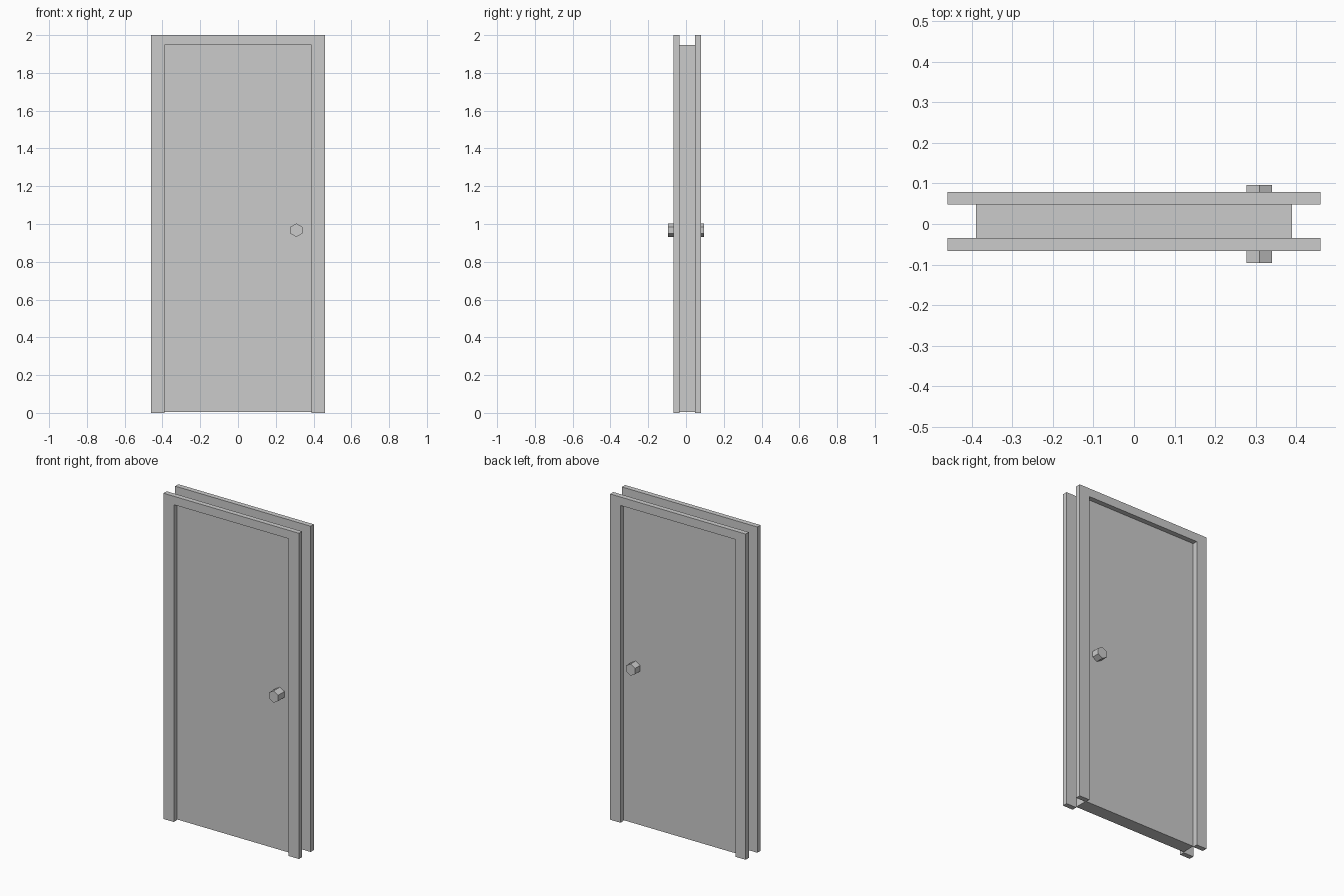
import bpy, bmesh, math
from mathutils import Matrix

if "Cube" in bpy.data.objects:
    bpy.data.objects.remove(bpy.data.objects["Cube"])


def finish(bm, name):
    bmesh.ops.recalc_face_normals(bm, faces=bm.faces[:])
    mesh = bpy.data.meshes.new(name)
    bm.to_mesh(mesh)
    bm.free()
    obj = bpy.data.objects.new(name, mesh)
    bpy.context.collection.objects.link(obj)
    return obj


def extrude_profile(name, profile, y0, y1):
    """Extrude a front-view (x, z) outline from y0 to y1."""
    bm = bmesh.new()
    face = bm.faces.new([bm.verts.new((x, y0, z)) for x, z in profile])
    new = bmesh.ops.extrude_face_region(bm, geom=[face], use_keep_orig=True)["geom"]
    verts = [v for v in new if isinstance(v, bmesh.types.BMVert)]
    bmesh.ops.translate(bm, verts=verts, vec=(0, y1 - y0, 0))
    return finish(bm, name)


def hex_knob(name, y0, y1, x=0.309, z=0.967, r=0.036):
    outline = [(x + r * math.sin(i * math.pi / 3), z + r * math.cos(i * math.pi / 3))
               for i in range(6)]
    return extrude_profile(name, outline, y0, y1)


OUT, IN, TOP, DOOR_TOP = 0.46, 0.39, 2.0, 1.948
FRONT, BACK, TRIM = -0.035, 0.0475, 0.031

# Door panel between the two casings
extrude_profile("door_panel", [(-IN, 0.004), (IN, 0.004), (IN, DOOR_TOP), (-IN, DOOR_TOP)],
                FRONT, BACK)

# Door casings: two legs and a head, open at the floor
arch = [(-OUT, 0), (-IN, 0), (-IN, DOOR_TOP), (IN, DOOR_TOP),
        (IN, 0), (OUT, 0), (OUT, TOP), (-OUT, TOP)]
extrude_profile("front_casing", arch, FRONT - TRIM, FRONT)
extrude_profile("back_casing", arch, BACK, BACK + TRIM)

# Six-sided knobs
hex_knob("front_knob", -0.096, FRONT)
hex_knob("back_knob", BACK, 0.096)
